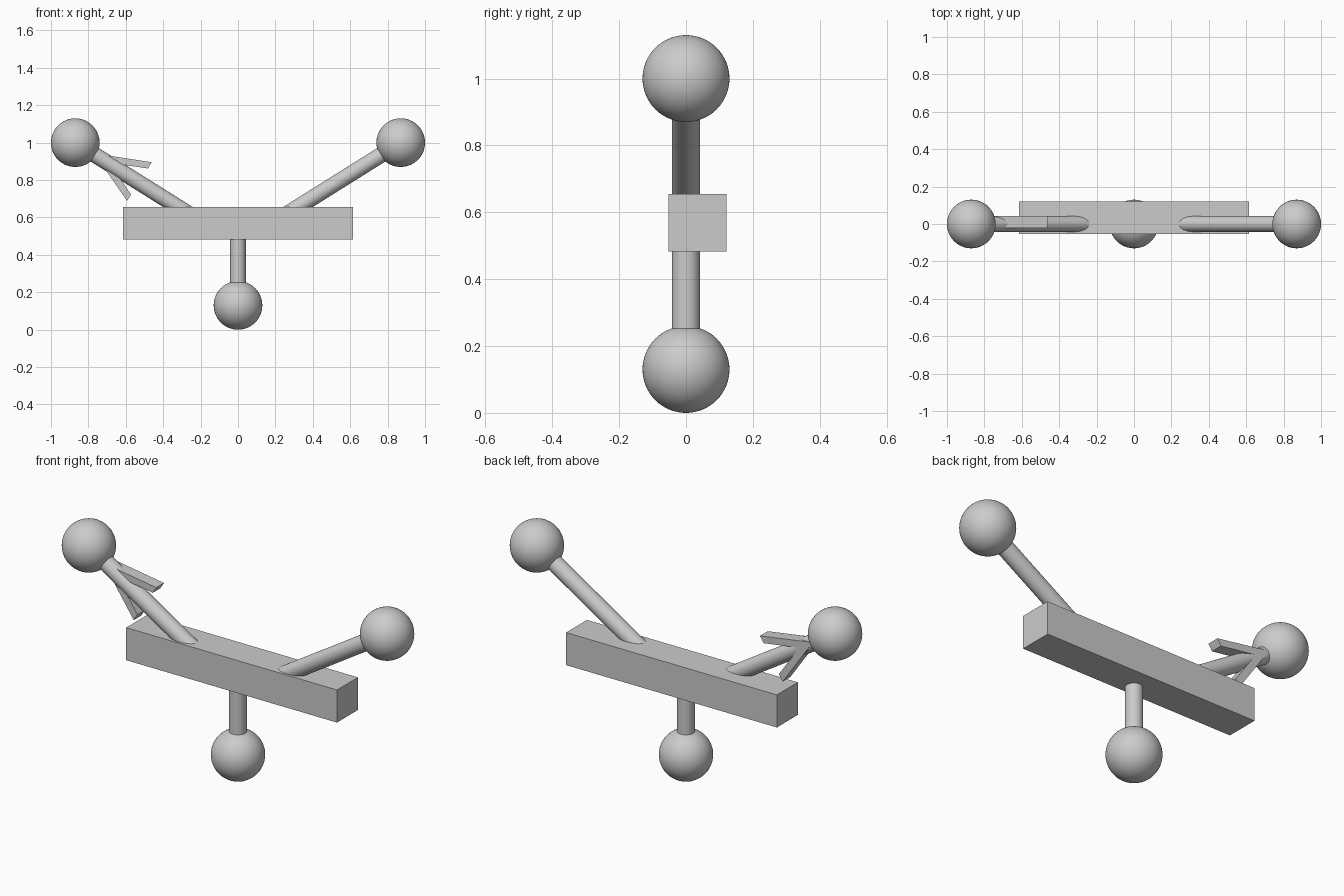
import bpy, bmesh, math
from mathutils import Vector

if "Cube" in bpy.data.objects:
    bpy.data.objects.remove(bpy.data.objects["Cube"])

HUB = Vector((0, 0, 0.455))
LEFT = Vector((-0.87, 0, 1.0))
RIGHT = Vector((0.87, 0, 1.0))
BOTTOM = Vector((0, 0, 0.13))


def smooth(obj):
    bpy.ops.object.shade_smooth_by_angle(angle=math.radians(40))
    return obj


def ball(name, centre):
    bpy.ops.mesh.primitive_uv_sphere_add(segments=64, ring_count=32, radius=0.13, location=centre)
    bpy.context.object.name = name
    smooth(bpy.context.object)


def rod(name, a, b, radius=0.042):
    d = b - a
    bpy.ops.mesh.primitive_cylinder_add(vertices=48, radius=radius, depth=d.length, location=(a + b) / 2)
    obj = bpy.context.object
    obj.name = name
    obj.rotation_euler = d.to_track_quat('Z', 'Y').to_euler()
    smooth(obj)


# Three balls, each joined to the crossbar by a rod
for side, end in (("left", LEFT), ("right", RIGHT)):
    ball(side + "_ball", end)
    rod(side + "_rod", HUB.lerp(end, 0.14), end)
ball("bottom_ball", BOTTOM)
rod("bottom_rod", BOTTOM, Vector((0, 0, 0.6)))

# Crossbar, set slightly towards the back
bpy.ops.mesh.primitive_cube_add(size=1, location=(0, 0.034, 0.569))
bar = bpy.context.object
bar.name = "crossbar"
bar.scale = (1.23, 0.174, 0.172)

# Chevron arrowhead on the left rod: (distance along rod from ball, offset across)
axis = (HUB - LEFT).normalized()
across = Vector((-axis.z, 0, axis.x))
profile = [(0.116, 0.005), (0.402, 0.128), (0.402, 0.089),
           (0.21, 0.005), (0.40, -0.076), (0.40, -0.117)]
bm = bmesh.new()
face = bm.faces.new([bm.verts.new(LEFT + axis * s + across * t + Vector((0, -0.022, 0)))
                     for s, t in profile])
ext = bmesh.ops.extrude_face_region(bm, geom=[face])
bmesh.ops.translate(bm, vec=(0, 0.064, 0),
                    verts=[g for g in ext["geom"] if isinstance(g, bmesh.types.BMVert)])
bmesh.ops.recalc_face_normals(bm, faces=bm.faces)
mesh = bpy.data.meshes.new("arrowhead")
bm.to_mesh(mesh)
bm.free()
bpy.context.collection.objects.link(bpy.data.objects.new("arrowhead", mesh))
